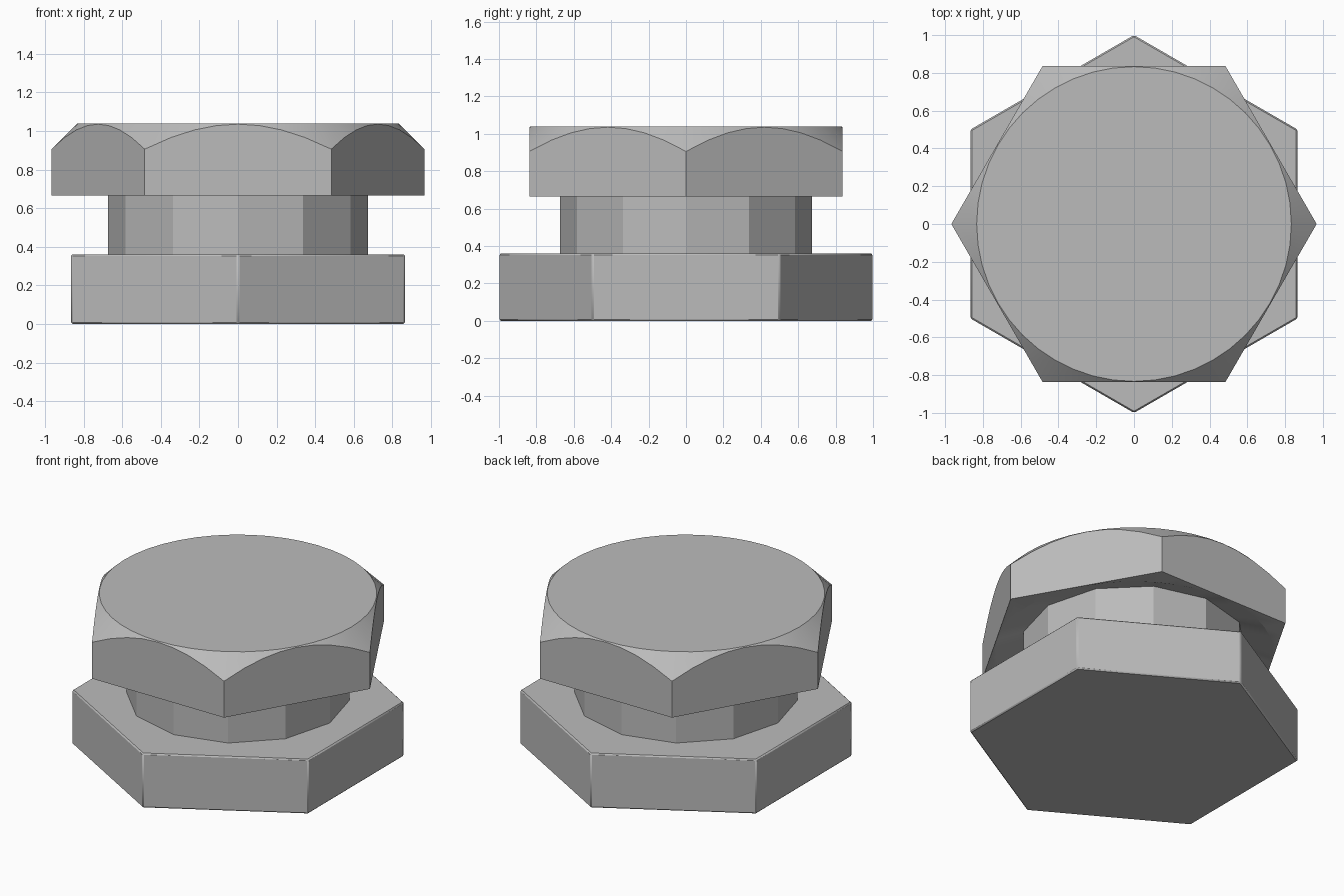
import bpy, bmesh, math

cube = bpy.data.objects.get("Cube")
if cube:
    bpy.data.objects.remove(cube, do_unlink=True)

steel = bpy.data.materials.new("plain_grey_steel")
steel.use_nodes = True
grey = (0.5, 0.5, 0.5, 1)
steel.diffuse_color = grey
steel.node_tree.nodes["Principled BSDF"].inputs["Base Color"].default_value = grey


def polygon_radius(sides, corner, angle):
    """Distance to the edge of a regular polygon with a corner at angle zero."""
    step = 2 * math.pi / sides
    return corner * math.cos(step / 2) / math.cos(angle % step - step / 2)


def finish(obj):
    obj.data.materials.append(steel)
    bpy.ops.object.select_all(action="DESELECT")
    obj.select_set(True)
    bpy.context.view_layer.objects.active = obj
    bpy.ops.object.shade_smooth_by_angle(angle=math.radians(20))


def prism(name, sides, radius, bottom, top, turn=0):
    bpy.ops.mesh.primitive_cylinder_add(
        vertices=sides, radius=radius, depth=top - bottom,
        location=(0, 0, (bottom + top) / 2), rotation=(0, 0, turn))
    obj = bpy.context.object
    obj.name = name
    return obj


def ringed_solid(name, rings, steps):
    """Skin between rings, each a function from angle to (radius, height)."""
    bm = bmesh.new()
    loops = []
    for ring in rings:
        loop = []
        for i in range(steps):
            a = 2 * math.pi * i / steps
            r, z = ring(a)
            loop.append(bm.verts.new((r * math.cos(a), r * math.sin(a), z)))
        loops.append(loop)
    for low, high in zip(loops, loops[1:]):
        for i in range(steps):
            j = (i + 1) % steps
            bm.faces.new((low[i], low[j], high[j], high[i]))
    bm.faces.new(loops[0][::-1])
    bm.faces.new(loops[-1])
    bmesh.ops.recalc_face_normals(bm, faces=bm.faces)
    mesh = bpy.data.meshes.new(name)
    bm.to_mesh(mesh)
    bm.free()
    obj = bpy.data.objects.new(name, mesh)
    bpy.context.collection.objects.link(obj)
    return obj


# Hexagonal base with finely bevelled edges, corners on the y axis
base = prism("hex_base", 6, 1.0, 0, 0.36)
bevel = base.modifiers.new("edge_bevel", "BEVEL")
bevel.width = 0.008
bevel.segments = 1
finish(base)

# Twelve-sided neck running up into the head
NECK, SEAT = 0.673, 0.73
finish(prism("neck", 12, NECK, 0.35, SEAT + 0.005))

# Hexagonal head with a conical chamfer above and a shallow recess below
HEX, CAP, UNDER, TOP = 0.967, 0.833, 0.665, 1.04


def head_side(a):
    return polygon_radius(6, HEX, a)


finish(ringed_solid("hex_head", [
    lambda a: (polygon_radius(12, NECK, a), SEAT),
    lambda a: (CAP, UNDER),
    lambda a: (head_side(a), UNDER),
    lambda a: (head_side(a), TOP - (head_side(a) - CAP)),
    lambda a: (CAP, TOP),
], 48))
